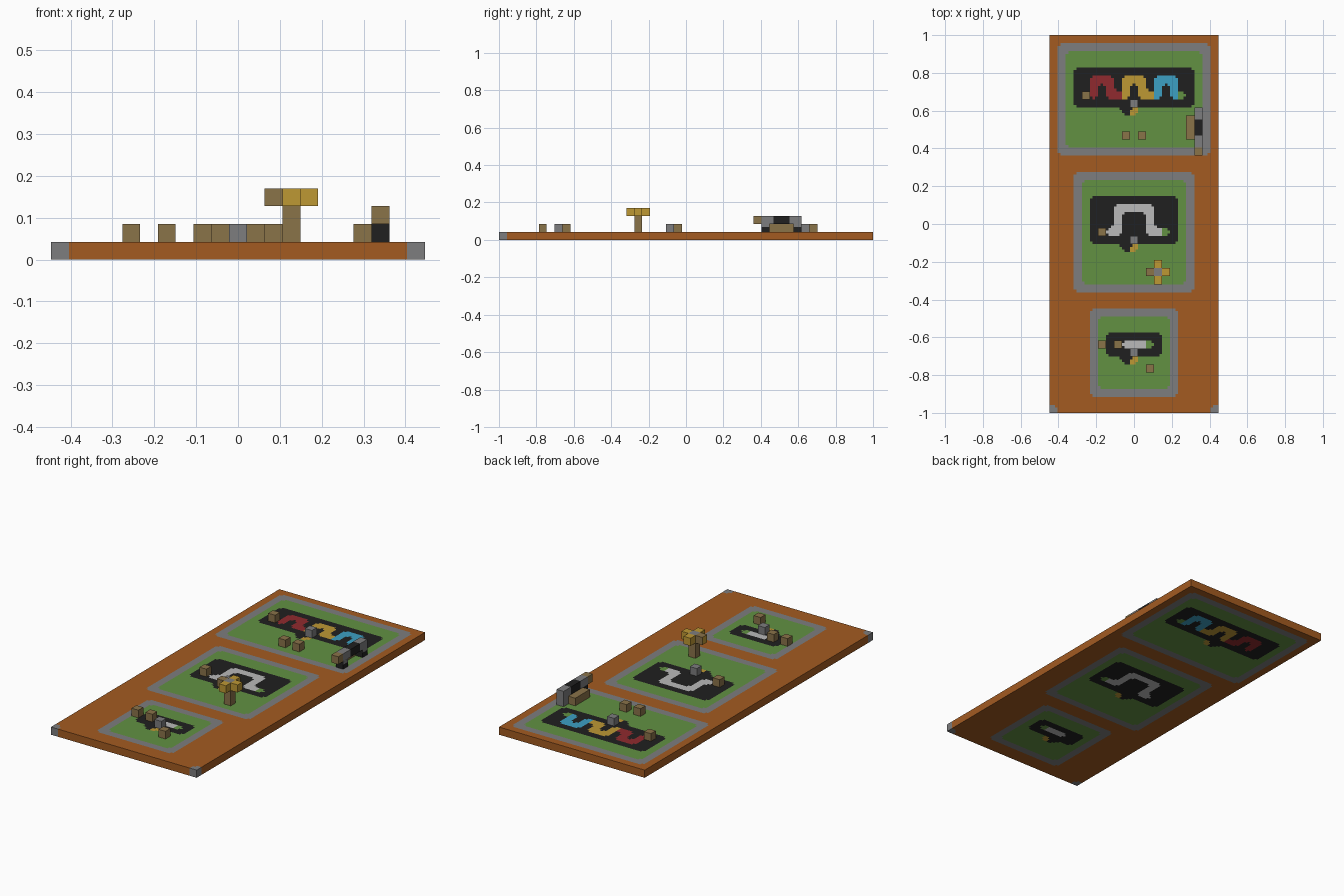
import bpy
import bmesh
from mathutils import Matrix, Vector

U = 2 / 47            # edge of one block
COLS, ROWS, SUB = 21, 47, 3

if "Cube" in bpy.data.objects:
    bpy.data.objects.remove(bpy.data.objects["Cube"])


def linear(hex_code):
    out = []
    for k in (0, 2, 4):
        c = int(hex_code[k:k + 2], 16) / 255
        out.append(c / 12.92 if c < 0.04 else ((c + 0.055) / 1.055) ** 2.4)
    return (*out, 1)


PALETTE = {"orange": "a35b21", "grey": "7d7d7e", "green": "629142",
           "black": "202020", "red": "902a2e", "yellow": "be9834",
           "blue": "3ca0c4", "white": "bababa", "brown": "8a7349"}
NAMES = list(PALETTE)
MATS = []
for name, code in PALETTE.items():
    m = bpy.data.materials.new(name)
    m.use_nodes = True
    m.diffuse_color = linear(code)
    m.node_tree.nodes["Principled BSDF"].inputs["Base Color"].default_value = linear(code)
    MATS.append(m)


def make_object(name, bm):
    mesh = bpy.data.meshes.new(name)
    bm.to_mesh(mesh)
    bm.free()
    for m in MATS:
        mesh.materials.append(m)
    obj = bpy.data.objects.new(name, mesh)
    bpy.context.collection.objects.link(obj)
    return obj


def block(name, colour, centre, size=(1, 1, 1), special=None):
    """Box measured in blocks; special recolours the faces along a direction."""
    bm = bmesh.new()
    bmesh.ops.create_cube(bm, size=U, matrix=Matrix.Translation(Vector(centre) * U)
                          @ Matrix.Diagonal((*size, 1)))
    bm.normal_update()
    for f in bm.faces:
        f.material_index = NAMES.index(colour)
        for direction, other in (special or {}).items():
            if f.normal.dot(Vector(direction)) > 0.9:
                f.material_index = NAMES.index(other)
    return make_object(name, bm)


# Floor plan: colour of every block cell
plan = {}


def fill(colour, x0, x1, y0, y1):
    for i in range(x0, x1 + 1):
        for j in range(y0, y1 + 1):
            plan[i, j] = colour


def garden(half, y0, y1):
    fill("grey", -half, half, y0, y1)
    fill("green", 1 - half, half - 1, y0 + 1, y1 - 1)


def pond(half, y0, y1):
    fill("black", -half, half, y0, y1)
    fill("black", -1, -1, y0 - 1, y0 - 1)
    fill("yellow", 0, 0, y0 - 1, y0 - 1)


def arch(colour, x0, x1, y0, y1):
    fill(colour, x0, x0, y0, y1)
    fill(colour, x1, x1, y0, y1)
    fill(colour, x0, x1, y1, y1)


fill("orange", -10, 10, -23, 23)
for side in (-10, 10):
    fill("grey", side, side, -23, -23)

# Back garden with three arched paths
garden(9, 9, 22)
pond(7, 15, 19)
for colour, x in (("red", -5), ("yellow", -1), ("blue", 3)):
    arch(colour, x, x + 2, 16, 18)
    end = "green" if colour == "blue" else colour
    fill(end, x + 3, x + 3, 16, 16)

# Middle garden with one wide arch
garden(7, -8, 6)
pond(5, -2, 3)
fill("white", -3, -2, -1, -1)
fill("white", 2, 3, -1, -1)
arch("white", -2, 2, -1, 2)
fill("green", 4, 4, -1, -1)

# Front garden with a straight path
garden(5, -21, -11)
pond(3, -16, -14)
fill("white", -1, 1, -15, -15)
fill("green", 2, 2, -15, -15)


def rounded_colour(a, b):
    """Colour of a small square; corner squares blend to round the shapes."""
    i, j = a // SUB - COLS // 2, b // SUB - ROWS // 2
    own, sx, sy = plan[i, j], a % SUB - 1, b % SUB - 1
    if sx and sy:
        beside, above = plan.get((i + sx, j)), plan.get((i, j + sy))
        if beside and beside == above:
            return beside
    return own


# Base board, patterned through its thickness
bm = bmesh.new()
bmesh.ops.create_grid(bm, x_segments=COLS * SUB, y_segments=ROWS * SUB, size=0.5,
                      matrix=Matrix.Translation((0, 0, U))
                      @ Matrix.Diagonal((COLS * U, ROWS * U, 1, 1)))
for f in bm.faces:
    c = f.calc_center_median()
    a = int((c.x / U + COLS / 2) * SUB)
    b = int((c.y / U + ROWS / 2) * SUB)
    f.material_index = NAMES.index(rounded_colour(a, b))
board = make_object("base_board", bm)
solid = board.modifiers.new("thickness", "SOLIDIFY")
solid.thickness = U
solid.offset = -1

# Loose blocks standing on the board
for n, (x, y) in enumerate([(-6, 16), (-1, 11), (1, 11), (-4, -1),
                            (-4, -15), (-2, -15), (2, -18)]):
    block(f"wooden_block_{n + 1}", "brown", (x, y, 1.5))
for n, y in enumerate((15, -2, -16)):
    block(f"stone_block_{n + 1}", "grey", (0, y, 1.5))

# Signpost with a cross-shaped top
px, py = 3, -6
block("post", "brown", (px, py, 2), (1, 1, 2))
block("post_top_centre", "grey", (px, py, 3.5))
block("post_arm_front", "yellow", (px, py - 1, 3.5))
block("post_arm_back", "yellow", (px, py + 1, 3.5))
block("post_arm_left", "yellow", (px + 1, py, 3.5))
block("post_arm_right", "brown", (px - 1, py, 3.5), special={(-1, 0, 0): "yellow"})

# Small bridge with a bench beside it
block("bridge_leg_front", "black", (8, 10, 1.5))
block("bridge_leg_back", "grey", (8, 14, 1.5), special={(0, -1, 0): "black"})
block("bridge_leg_front_panel", "grey", (8.5, 10, 1.8), (0.04, 1, 0.4))
block("bridge_leg_back_panel", "black", (8.5, 14, 1.3), (0.04, 1, 0.6))
block("bridge_deck_middle", "black", (8, 12, 2.5), (1, 2, 1))
block("bridge_deck_front", "grey", (8, 10.25, 2.5), (1, 1.5, 1))
block("bridge_deck_back", "grey", (8, 13.75, 2.5), (1, 1.5, 1))
block("bridge_end_block", "brown", (8, 9, 2.5))
block("bench", "brown", (7, 12, 1.5), (1, 3, 1))
